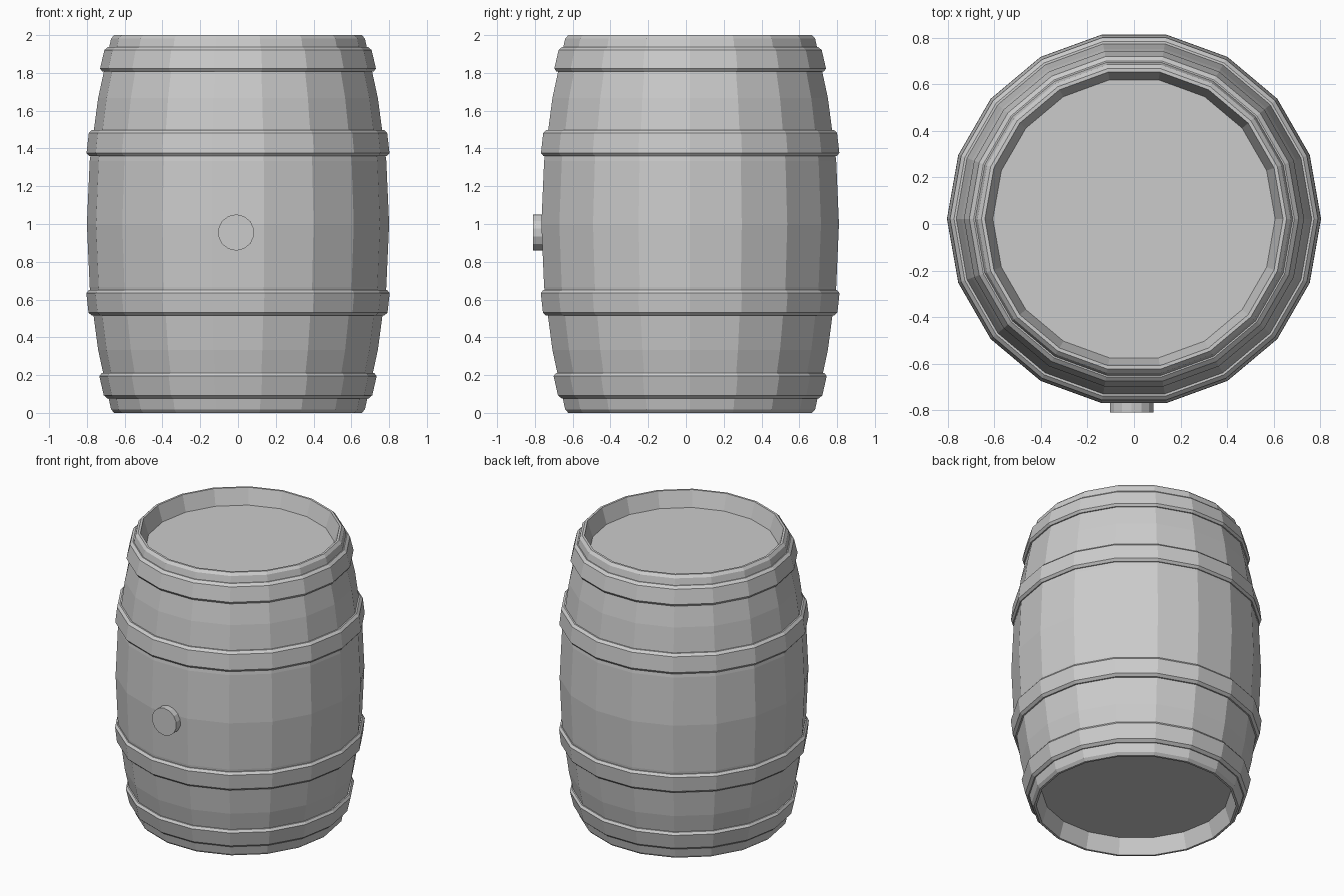
import bpy, bmesh, math
from mathutils import Matrix

if "Cube" in bpy.data.objects:
    bpy.data.objects.remove(bpy.data.objects["Cube"])

SIDES = 18
CY = 0.022  # barrel axis sits slightly behind the spigot


def radius(z):
    return 0.80 - 0.134 * (z - 1) ** 2


def lathe(name, profile, closed=False):
    bm = bmesh.new()
    rings = []
    for r, z in profile:
        rings.append([bm.verts.new((r * math.cos(2 * math.pi * i / SIDES),
                                    CY + r * math.sin(2 * math.pi * i / SIDES), z))
                      for i in range(SIDES)])
    pairs = list(zip(rings, rings[1:]))
    if closed:
        pairs.append((rings[-1], rings[0]))
    else:
        bm.faces.new(rings[0])
        bm.faces.new(rings[-1])
    for a, b in pairs:
        for i in range(SIDES):
            j = (i + 1) % SIDES
            bm.faces.new((a[i], a[j], b[j], b[i]))
    return finish(name, bm)


def finish(name, bm):
    bmesh.ops.recalc_face_normals(bm, faces=bm.faces)
    mesh = bpy.data.meshes.new(name)
    bm.to_mesh(mesh)
    bm.free()
    obj = bpy.data.objects.new(name, mesh)
    bpy.context.collection.objects.link(obj)
    return obj


# Bulging body with bevelled rims and a recessed lid at each end
rim = [(0.606, 0.11), (0.64, 0.0), (0.655, 0.0), (0.672, 0.018)]
staves = [(radius(z), z) for z in (1 / 3, 2 / 3, 1, 4 / 3, 5 / 3)]
top = [(r, 2 - z) for r, z in reversed(rim)]
lathe("barrel_body", rim + staves + top)

# Four metal hoops following the bulge
for i, (lo, hi) in enumerate([(0.077, 0.21), (0.515, 0.65), (1.36, 1.498), (1.807, 1.937)]):
    b, t = 0.016, 0.021
    lathe(f"hoop_{i + 1}", [
        (radius(lo) - 0.03, lo), (radius(lo) + 0.006, lo),
        (radius(lo + b) + t, lo + b), (radius(hi - b) + t, hi - b),
        (radius(hi) + 0.006, hi), (radius(hi) - 0.03, hi)], closed=True)

# Round plug on the front
bm = bmesh.new()
bmesh.ops.create_cone(bm, cap_ends=True, segments=14, radius1=0.096, radius2=0.096, depth=0.08,
                      matrix=Matrix.Translation((-0.01, -0.77, 0.955)) @ Matrix.Rotation(math.pi / 2, 4, 'X'))
finish("plug", bm)
